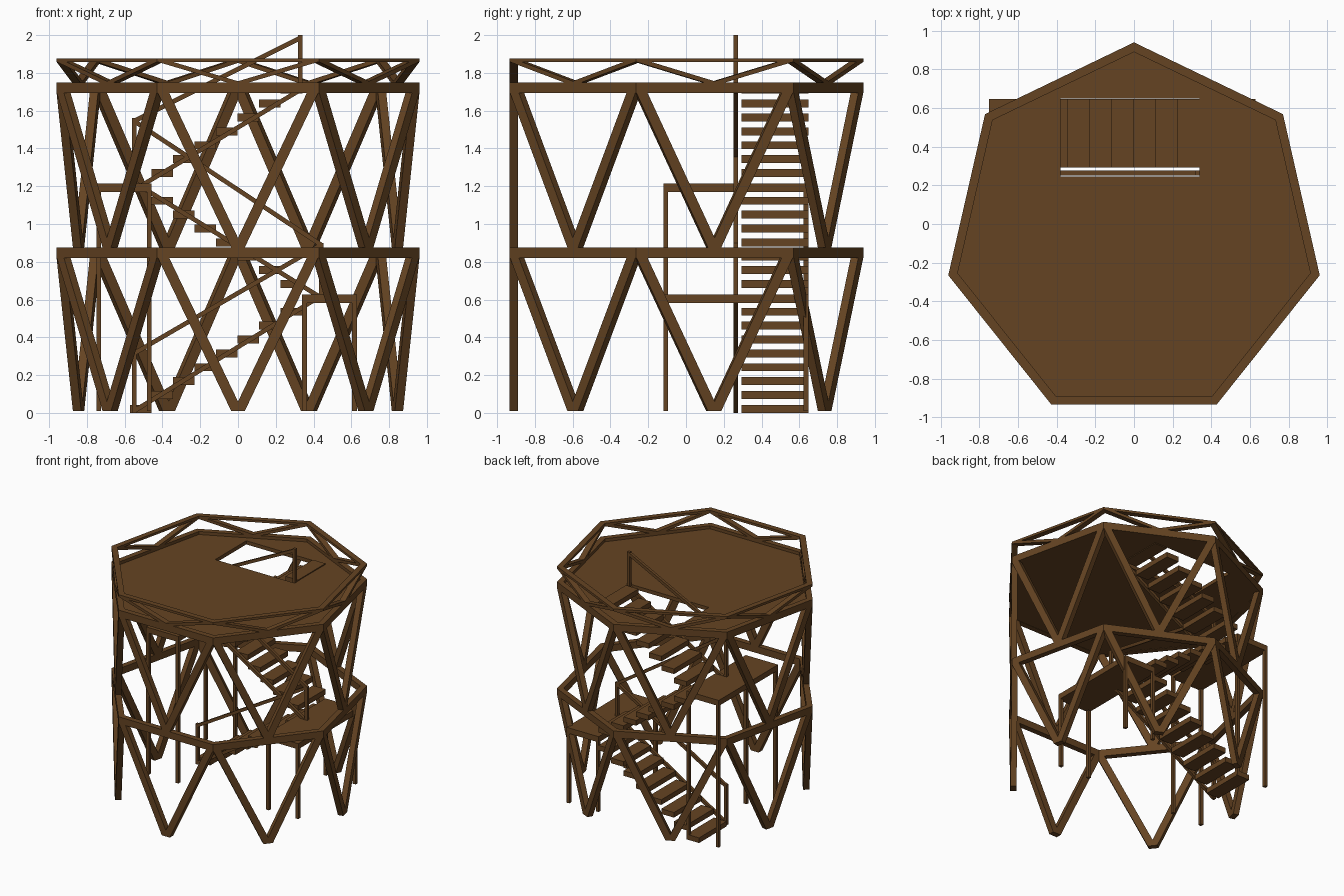
import bpy, bmesh
from math import sin, cos, pi
from mathutils import Vector, Matrix

cube = bpy.data.objects.get("Cube")
if cube:
    bpy.data.objects.remove(cube, do_unlink=True)

COLOUR = (0.13, 0.057, 0.016, 1)
wood = bpy.data.materials.new("brown_wood")
wood.use_nodes = True
wood.diffuse_color = COLOUR
wood.node_tree.nodes["Principled BSDF"].inputs["Base Color"].default_value = COLOUR

RADIUS, CENTRE_Y, DEPTH, SIDES = 0.986, -0.046, 0.045, 7


def finish(name, bm):
    bmesh.ops.recalc_face_normals(bm, faces=bm.faces)
    mesh = bpy.data.meshes.new(name)
    bm.to_mesh(mesh)
    bm.free()
    mesh.materials.append(wood)
    obj = bpy.data.objects.new(name, mesh)
    bpy.context.collection.objects.link(obj)
    return obj


def corner(i, inset=0.0):
    r = RADIUS - inset / cos(pi / SIDES)
    a = 2 * pi * i / SIDES
    return Vector((r * sin(a), CENTRE_Y + r * cos(a), 0))


def box(name, lo, hi):
    bm = bmesh.new()
    lo, hi = Vector(lo), Vector(hi)
    bmesh.ops.create_cube(bm, size=1, matrix=Matrix.Translation((lo + hi) / 2)
                          @ Matrix.Diagonal((*(hi - lo), 1)))
    return finish(name, bm)


def bar(name, a, b, width=0.024):
    """Square bar between two points."""
    a, b = Vector(a), Vector(b)
    d = b - a
    turn = d.to_track_quat('Z', 'Y').to_matrix().to_4x4()
    bm = bmesh.new()
    bmesh.ops.create_cube(bm, size=1, matrix=Matrix.Translation((a + b) / 2) @ turn
                          @ Matrix.Diagonal((width, width, d.length, 1)))
    return finish(name, bm)


def ring(name, z0, z1):
    """Mitred seven-sided frame."""
    bm = bmesh.new()
    loops = []
    for inset, z in ((0, z0), (0, z1), (DEPTH, z1), (DEPTH, z0)):
        loops.append([bm.verts.new(corner(i, inset) + Vector((0, 0, z))) for i in range(SIDES)])
    for k in range(4):
        p, q = loops[k], loops[(k + 1) % 4]
        for i in range(SIDES):
            j = (i + 1) % SIDES
            bm.faces.new((p[i], p[j], q[j], q[i]))
    return finish(name, bm)


def braces(name, z0, z1, width, foot):
    """A V of two slanted bars on every side, feet meeting mid-side."""
    bm = bmesh.new()
    for i in range(SIDES):
        a, b = corner(i), corner(i + 1)
        mid = (a + b) / 2
        inward = (Vector((0, CENTRE_Y, 0)) - mid).normalized() * DEPTH
        for end in (a, b):
            out = (end - mid).normalized()
            top, low = end - out * (width / 2 + 0.003), mid + out * foot
            h = out * width / 2
            up0, up1 = Vector((0, 0, z0)), Vector((0, 0, z1))
            quad = [low - h + up0, low + h + up0, top + h + up1, top - h + up1]
            face = bm.faces.new([bm.verts.new(v) for v in quad])
            ext = bmesh.ops.extrude_face_region(bm, geom=[face], use_keep_orig=True)
            new = [g for g in ext["geom"] if isinstance(g, bmesh.types.BMVert)]
            bmesh.ops.translate(bm, verts=new, vec=inward)
    return finish(name, bm)


# Frame: two tiers of beams and braces, then the parapet
ring("lower_ring_beam", 0.82, 0.876)
ring("upper_ring_beam", 1.693, 1.75)
ring("parapet_rail", 1.857, 1.876)
braces("lower_braces", 0.01, 0.822, 0.06, 0.006)
braces("upper_braces", 0.876, 1.695, 0.06, 0.006)
braces("parapet_braces", 1.75, 1.858, 0.08, 0.02)

# Deck with a stair opening
bm = bmesh.new()
bm.faces.new([bm.verts.new(corner(i, 0.02) + Vector((0, 0, 1.695))) for i in range(SIDES)])
X0, X1, Y0, Y1 = -0.38, 0.34, 0.247, 0.65
for co, no in (((X0, 0, 0), (1, 0, 0)), ((X1, 0, 0), (1, 0, 0)),
               ((0, Y0, 0), (0, 1, 0)), ((0, Y1, 0), (0, 1, 0))):
    bmesh.ops.bisect_plane(bm, geom=bm.verts[:] + bm.edges[:] + bm.faces[:],
                           plane_co=co, plane_no=no)
hole = []
for f in bm.faces:
    c = f.calc_center_median()
    if X0 < c.x < X1 and Y0 < c.y < Y1:
        hole.append(f)
bmesh.ops.delete(bm, geom=hole, context='FACES')
ext = bmesh.ops.extrude_face_region(bm, geom=bm.faces[:], use_keep_orig=True)
bmesh.ops.translate(bm, verts=[g for g in ext["geom"] if isinstance(g, bmesh.types.BMVert)],
                    vec=(0, 0, 0.03))
finish("deck", bm)

# Steps: three flights zigzagging between the landings
RUN, RISE = 0.114, 0.0735
STEP_Y0, STEP_Y1, RAIL_Y = 0.293, 0.648, 0.264
for flight, x, z, way, count in (("lower", -0.515, 0.021, 1, 8),
                                 ("middle", 0.283, 0.682, -1, 7),
                                 ("upper", -0.402, 1.27, 1, 7)):
    for n in range(count):
        cx, cz = x + way * RUN * n, z + RISE * n
        box(f"{flight}_step_{n + 1}", (cx - 0.057, STEP_Y0, cz - 0.021),
            (cx + 0.057, STEP_Y1, cz + 0.021))

# Landings on four posts each
for side, x0, x1, z in (("left", 0.338, 0.63, 0.604), ("right", -0.75, -0.457, 1.192)):
    box(f"{side}_landing", (x0, -0.12, z - 0.023), (x1, STEP_Y1, z + 0.023))
    for px in (x0 + 0.013, x1 - 0.013):
        for py in (-0.107, STEP_Y1 - 0.013):
            bar(f"{side}_landing_post", (px, py, 0.01), (px, py, z), 0.026)

# Stringers, handrails and handrail posts
for name, a, b in (("lower_stringer", (-0.55, 0.01), (0.44, 0.62)),
                   ("middle_stringer", (0.44, 0.61), (-0.55, 1.22)),
                   ("upper_stringer", (-0.55, 1.18), (0.33, 1.71)),
                   ("lower_handrail", (-0.55, 0.315), (0.44, 0.89)),
                   ("middle_handrail", (0.44, 0.89), (-0.55, 1.545)),
                   ("upper_handrail", (-0.55, 1.545), (0.33, 1.985)),
                   ("bottom_rail_post", (-0.55, 0.0), (-0.55, 0.33)),
                   ("left_rail_post", (0.44, 0.6), (0.44, 0.9)),
                   ("right_rail_post", (-0.55, 1.19), (-0.55, 1.56)),
                   ("top_rail_post", (0.33, 1.69), (0.33, 2.0))):
    bar(name, (a[0], RAIL_Y, a[1]), (b[0], RAIL_Y, b[1]))
